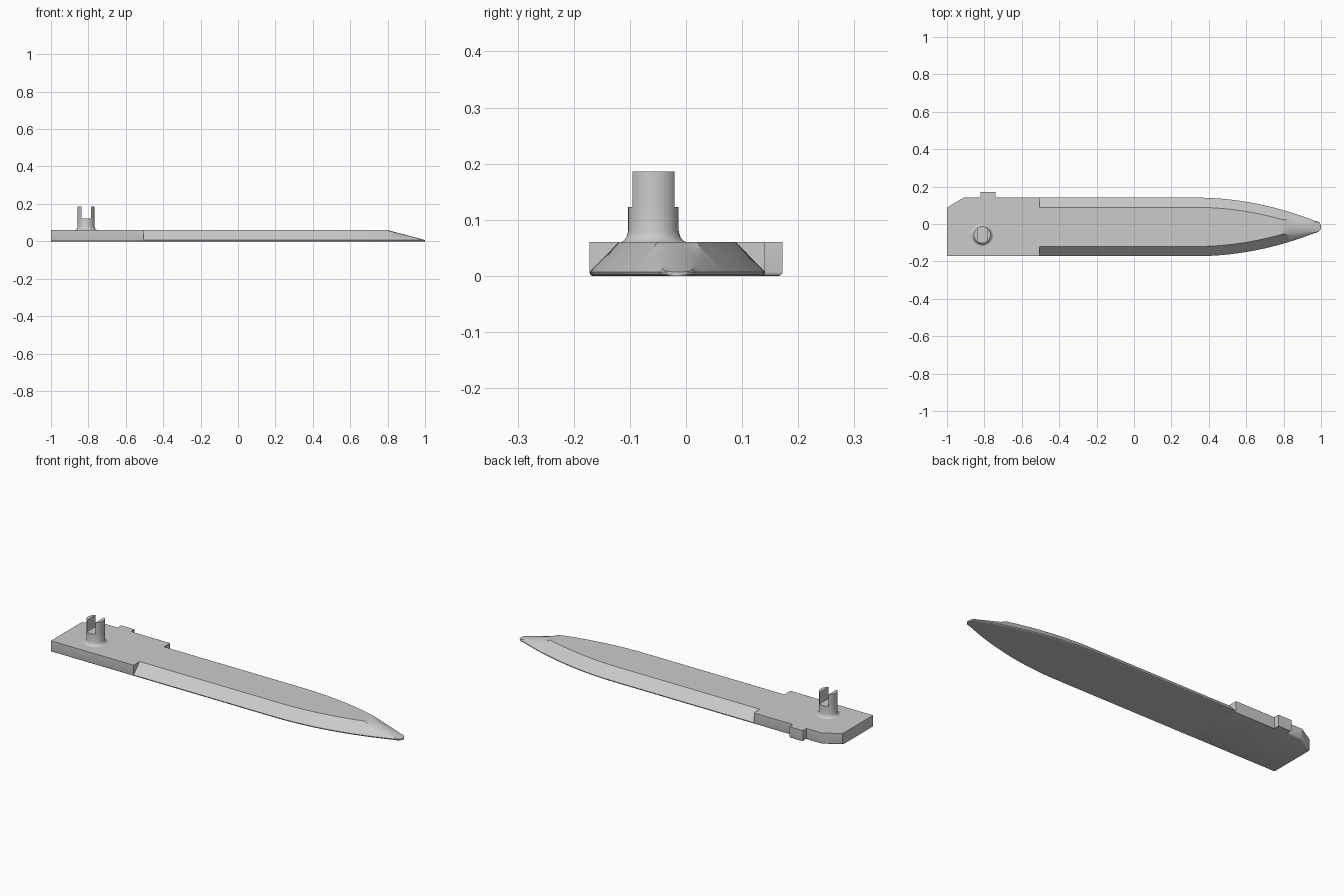
import bpy, bmesh, math

cube = bpy.data.objects.get("Cube")
if cube:
    bpy.data.objects.remove(cube)

grey = bpy.data.materials.new("plain grey")
grey.use_nodes = True
grey.diffuse_color = (0.6, 0.6, 0.6, 1)
grey.node_tree.nodes["Principled BSDF"].inputs["Base Color"].default_value = (0.6, 0.6, 0.6, 1)

HEIGHT, LIP, MID_Y, HALF = 0.06, 0.007, -0.0155, 0.1565
STEP_X, CURVE_X, RAMP_X, TIP_R = -0.505, 0.33, 0.8, 0.032
PEG_X, PEG_Y, PEG_R, PEG_TOP, SLOT_Z, SLOT = -0.812, -0.058, 0.045, 0.186, 0.123, 0.0255


def finish(name, bm):
    bmesh.ops.recalc_face_normals(bm, faces=bm.faces)
    mesh = bpy.data.meshes.new(name)
    bm.to_mesh(mesh)
    bm.free()
    obj = bpy.data.objects.new(name, mesh)
    bpy.context.collection.objects.link(obj)
    mesh.materials.append(grey)
    bpy.ops.object.select_all(action='DESELECT')
    obj.select_set(True)
    bpy.context.view_layer.objects.active = obj
    bpy.ops.object.shade_smooth_by_angle(angle=math.radians(30))
    return obj


def prism(name, outline, z0, z1, round_bottom=False):
    bm = bmesh.new()
    base = bm.faces.new([bm.verts.new((x, y, z0)) for x, y in outline])
    new = bmesh.ops.extrude_face_region(bm, geom=[base], use_keep_orig=True)
    for item in new["geom"]:
        if isinstance(item, bmesh.types.BMVert):
            item.co.z = z1
    bmesh.ops.recalc_face_normals(bm, faces=bm.faces)
    if round_bottom:
        # Soften the lower long edges, leaving the butt end square
        edges = [e for e in bm.edges if all(v.co.z == z0 for v in e.verts)
                 and any(v.co.x > -0.99 for v in e.verts)
                 and not all(abs(v.co.x - STEP_X) < 0.001 for v in e.verts)]
        bmesh.ops.bevel(bm, geom=edges, offset=LIP, segments=3, profile=0.5,
                        affect='EDGES', clamp_overlap=True)
    return finish(name, bm)


# Handle block with a clipped rear corner and a side tab
front, back, tab_y = MID_Y - HALF, MID_Y + HALF, 0.172
prism("handle_block", [
    (-1, front), (STEP_X, front), (STEP_X, back), (-0.74, back), (-0.74, tab_y),
    (-0.82, tab_y), (-0.82, back), (-0.91, back), (-1, 0.088)], 0, HEIGHT, True)


# Blade: lofted bevelled sections, tapering to a rounded ramped tip
def half_width(x):
    if x > 1 - TIP_R:
        return math.sqrt(max(TIP_R ** 2 - (x - 1 + TIP_R) ** 2, 1e-6))
    return HALF - 0.306 * max(x - CURVE_X, 0) ** 2


def section(x):
    w = half_width(x)
    ramp = max(x - RAMP_X, 0) / (1 - RAMP_X)
    h = HEIGHT - (HEIGHT - LIP) * ramp
    crown = 0.3 * (h - LIP) * min(1, ramp * 4)
    edge_z = h - crown
    top = max(w - 0.98 * (edge_z - LIP), w * 0.1)
    lip = min(0.005, w * 0.3)
    half = [(w - lip, 0), (w - lip * 0.3, LIP * 0.3), (w, LIP)]
    half += [(top * k, h - crown * k * k) for k in (1, 0.75, 0.5, 0.25)]
    return half + [(0, h)] + [(-y, z) for y, z in reversed(half)]


stations = [STEP_X, CURVE_X]
stations += [CURVE_X + (RAMP_X - CURVE_X) * i / 16 for i in range(1, 17)]
stations += [RAMP_X + (1 - TIP_R - RAMP_X) * i / 12 for i in range(1, 13)]
stations += [1 - TIP_R + TIP_R * math.sin(math.pi / 2 * i / 10) for i in range(1, 11)]

bm = bmesh.new()
rings = [[bm.verts.new((x, MID_Y + y, z)) for y, z in section(x)] for x in stations]
for a, b in zip(rings, rings[1:]):
    for i in range(len(a)):
        j = (i + 1) % len(a)
        bm.faces.new((a[i], a[j], b[j], b[i]))
bm.faces.new(rings[0])
bm.faces.new(rings[-1])
finish("blade", bm)

# Peg stem with a flared foot
profile = [(0.059, HEIGHT - 0.002), (0.059, HEIGHT), (0.053, 0.063), (0.048, 0.069),
           (PEG_R, 0.08), (PEG_R, SLOT_Z), (0, SLOT_Z)]
bm = bmesh.new()
verts = [bm.verts.new((PEG_X + r, PEG_Y, z)) for r, z in profile]
edges = [bm.edges.new(pair) for pair in zip(verts, verts[1:])]
bmesh.ops.spin(bm, geom=verts + edges, cent=(PEG_X, PEG_Y, 0), axis=(0, 0, 1),
               angle=math.tau, steps=48, use_merge=True)
bmesh.ops.remove_doubles(bm, verts=bm.verts, dist=0.00001)
finish("peg_stem", bm)

# Two prongs on either side of the slot
reach = math.acos(SLOT / PEG_R)
for name, side in (("peg_prong_left", 1), ("peg_prong_right", -1)):
    arc = [reach * (i / 8 - 1) for i in range(17)]
    prism(name, [(PEG_X + side * PEG_R * math.cos(a), PEG_Y + PEG_R * math.sin(a))
                 for a in arc], SLOT_Z - 0.002, PEG_TOP)
